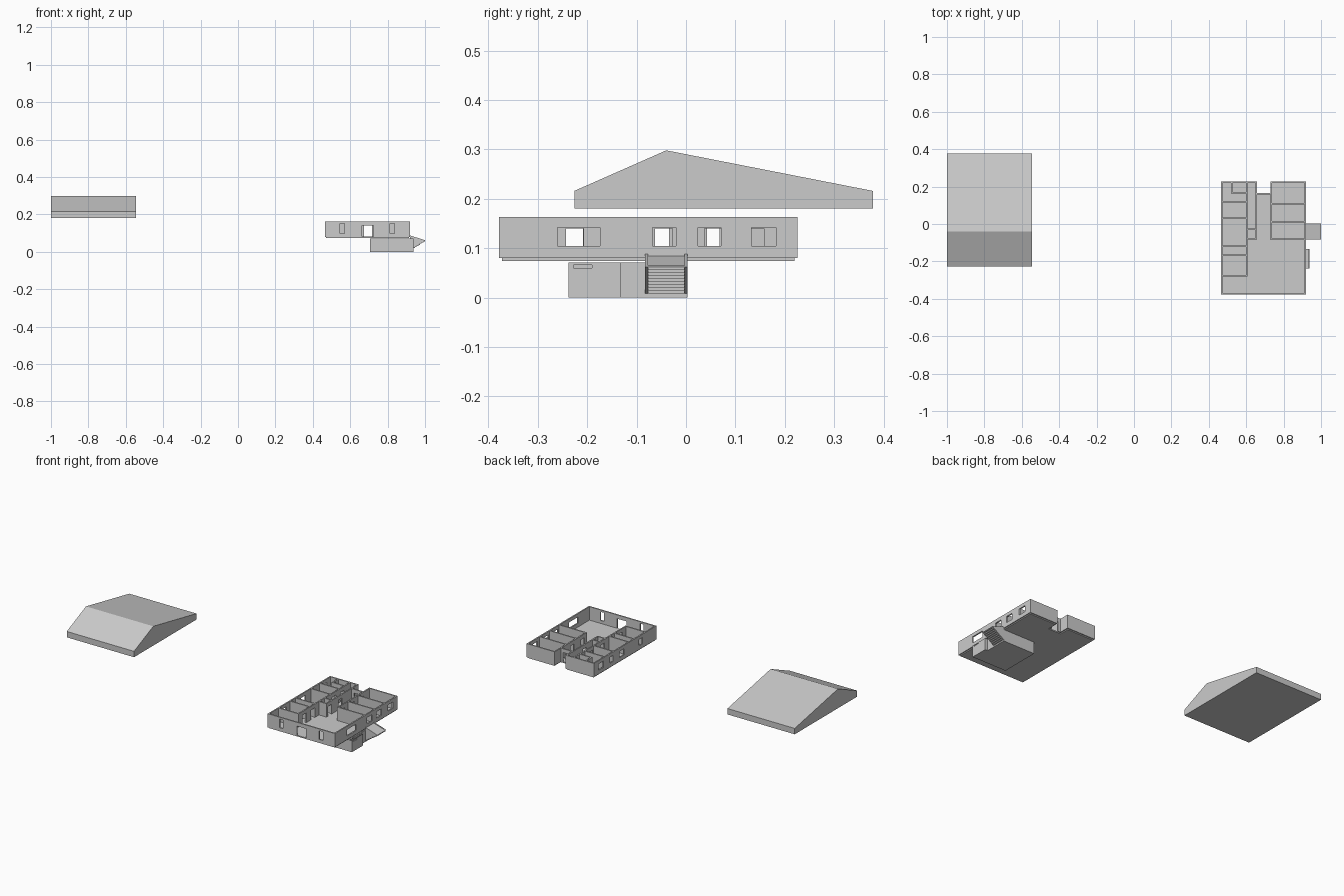
import bpy, bmesh

if "Cube" in bpy.data.objects:
    bpy.data.objects.remove(bpy.data.objects["Cube"])

T = 0.008                 # wall thickness
Z0, Z1 = 0.08, 0.163      # main wall bottom and top
X0, X1, Y0, Y1 = 0.465, 0.92, -0.378, 0.226
NL, NR, NY = 0.657, 0.73, 0.166   # notch in the back


def finish(name, bm):
    bmesh.ops.recalc_face_normals(bm, faces=bm.faces)
    me = bpy.data.meshes.new(name)
    bm.to_mesh(me)
    bm.free()
    ob = bpy.data.objects.new(name, me)
    bpy.context.collection.objects.link(ob)
    return ob


def add_box(bm, x0, x1, y0, y1, z0, z1):
    vs = bmesh.ops.create_cube(bm, size=1)['verts']
    for v in vs:
        v.co.x = x1 if v.co.x > 0 else x0
        v.co.y = y1 if v.co.y > 0 else y0
        v.co.z = z1 if v.co.z > 0 else z0


def box(name, *dims):
    bm = bmesh.new()
    add_box(bm, *dims)
    return finish(name, bm)


def prism(name, pts, axis, a, b):
    """Extrude a 2D outline along axis x (yz), y (xz) or z (xy)."""
    bm = bmesh.new()
    place = {'x': lambda p: (a, p[0], p[1]), 'y': lambda p: (p[0], a, p[1]),
             'z': lambda p: (p[0], p[1], a)}[axis]
    f = bm.faces.new([bm.verts.new(place(p)) for p in pts])
    ext = bmesh.ops.extrude_face_region(bm, geom=[f])
    i = 'xyz'.index(axis)
    for v in ext['geom']:
        if isinstance(v, bmesh.types.BMVert):
            v.co[i] = b
    return finish(name, bm)


def cut(ob, boxes):
    """Cut box openings out of an object and bake the result."""
    bm = bmesh.new()
    for b in boxes:
        add_box(bm, *b)
    cutter = finish("cutter", bm)
    cutter.hide_render = True
    m = ob.modifiers.new("openings", 'BOOLEAN')
    m.operation, m.solver, m.object = 'DIFFERENCE', 'EXACT', cutter
    dg = bpy.context.evaluated_depsgraph_get()
    me = bpy.data.meshes.new_from_object(ob.evaluated_get(dg))
    ob.modifiers.clear()
    ob.data = me
    bpy.data.objects.remove(cutter)


def wall_y(name, x, a, b, holes=()):
    """Wall running along y, with openings (y0, y1, z0, z1)."""
    ob = box(name, x, x + T, a, b, Z0, Z1)
    if holes:
        cut(ob, [(x - .004, x + T + .004, *h) for h in holes])


def wall_x(name, y, a, b, holes=()):
    """Wall running along x, with openings (x0, x1, z0, z1)."""
    ob = box(name, a, b, y, y + T, Z0, Z1)
    if holes:
        cut(ob, [(h[0], h[1], y - .004, y + T + .004, h[2], h[3]) for h in holes])


def doors(*centres):
    return [(c - .018, c + .018, Z0 - .003, .14) for c in centres]


def windows(*spans):
    return [(a, b, .104, .142) for a, b in spans]


# Roof, set aside from the house
prism("roof", [(-.226, .18), (.378, .18), (.378, .216), (-.04, .298), (-.226, .216)],
      'x', -1, -.545)

# Floor slab following the notched plan
g = .006
prism("floor", [(X0 + g, Y0 + g), (X1 - g, Y0 + g), (X1 - g, Y1 - g), (NR + g, Y1 - g),
                (NR + g, NY - g), (NL - g, NY - g), (NL - g, Y1 - g), (X0 + g, Y1 - g)],
      'z', .074, Z0 + .001)

# Outer walls
wall_y("left_wall", X0, Y0, Y1,
       windows((-.246, -.208), (-.066, -.022), (.042, .072), (.133, .182)))
wall_y("right_wall", X1 - T, Y0, Y1,
       windows((-.26, -.174), (-.068, -.02), (.024, .071), (.133, .182)))
wall_x("front_wall", Y0, X0 + T, X1 - T,
       [(.545, .57, .099, .152), (.663, .725, Z0 - .003, .14), (.813, .838, .099, .152)])
wall_x("back_wall_left", Y1 - T, X0 + T, NL)
wall_x("back_wall_right", Y1 - T, NR, X1 - T)
wall_x("back_door_wall", NY - T, NL, NR, [(.674, .717, Z0 - .003, .14)])

# Corridor walls
wall_y("left_room_wall", .599, -.278, Y1 - T, doors(.14, .06, -.05, -.143, -.225))
wall_y("hall_wall_left", NL - T, -.082, Y1 - T, doors(-.052, .05))
wall_y("hall_wall_right", NR, -.082, Y1 - T, doors(.14, .055, -.045))

# Room dividers
for i, y in enumerate((.114, .028, -.122, -.172, -.282)):
    wall_x(f"left_divider_{i}", y, X0 + T, .607 if i == 4 else .599)
for i, y in enumerate((-.031, -.084)):
    wall_x(f"closet_divider_{i}", y, .607, NL)
for i, y in enumerate((.103, .007, -.086)):
    wall_x(f"right_divider_{i}", y, NR, X1 - T)
wall_x("small_room_side", .163, .519, .599)
wall_y("small_room_end", .519, .171, Y1 - T)

# Cellar shell, open at the top, with a doorway and a window
BX0, BY0, BY1, BZ = .706, -.238, .003, .071
cellar = box("cellar", BX0, X1, BY0, BY1, 0, BZ)
cut(cellar, [(BX0 + T, X1 - T, BY0 + T, BY1 - T, T, .1),
             (X1 - .012, X1 + .01, -.074, -.008, T, .062),
             (X1 - .012, X1 + .01, -.228, -.19, .045, .066)])

# Window well beside the cellar
well = box("window_well", X1, .937, BY0, -.133, 0, BZ)
cut(well, [(X1 - .005, .933, BY0 + .004, -.137, .04, .1),
           (.93, .94, -.228, -.19, .06, .066)])

# Cellar entrance: stepped flight, side cheeks and sloping hatch
n = 9
dx, dz = .08 / n, .054 / n
low = [(X1, .008)]
for i in range(n):
    x, z = X1 + i * dx, .008 + i * dz
    low += [(x + dx, z), (x + dx, z + dz)]
high = [(x - dx, z + dz * .5) for x, z in reversed(low) if x - dx >= X1 - .001]
prism("cellar_steps", low + high, 'y', -.077, -.003)
for i, y in enumerate((-.083, -.003)):
    prism(f"entrance_side_{i}", [(X1, .088), (1, .062), (X1, .008)], 'y', y, y + .006)
prism("hatch", [(X1, .084), (.996, .0615), (.99, .0595), (X1, .080)], 'y', -.077, -.003)
